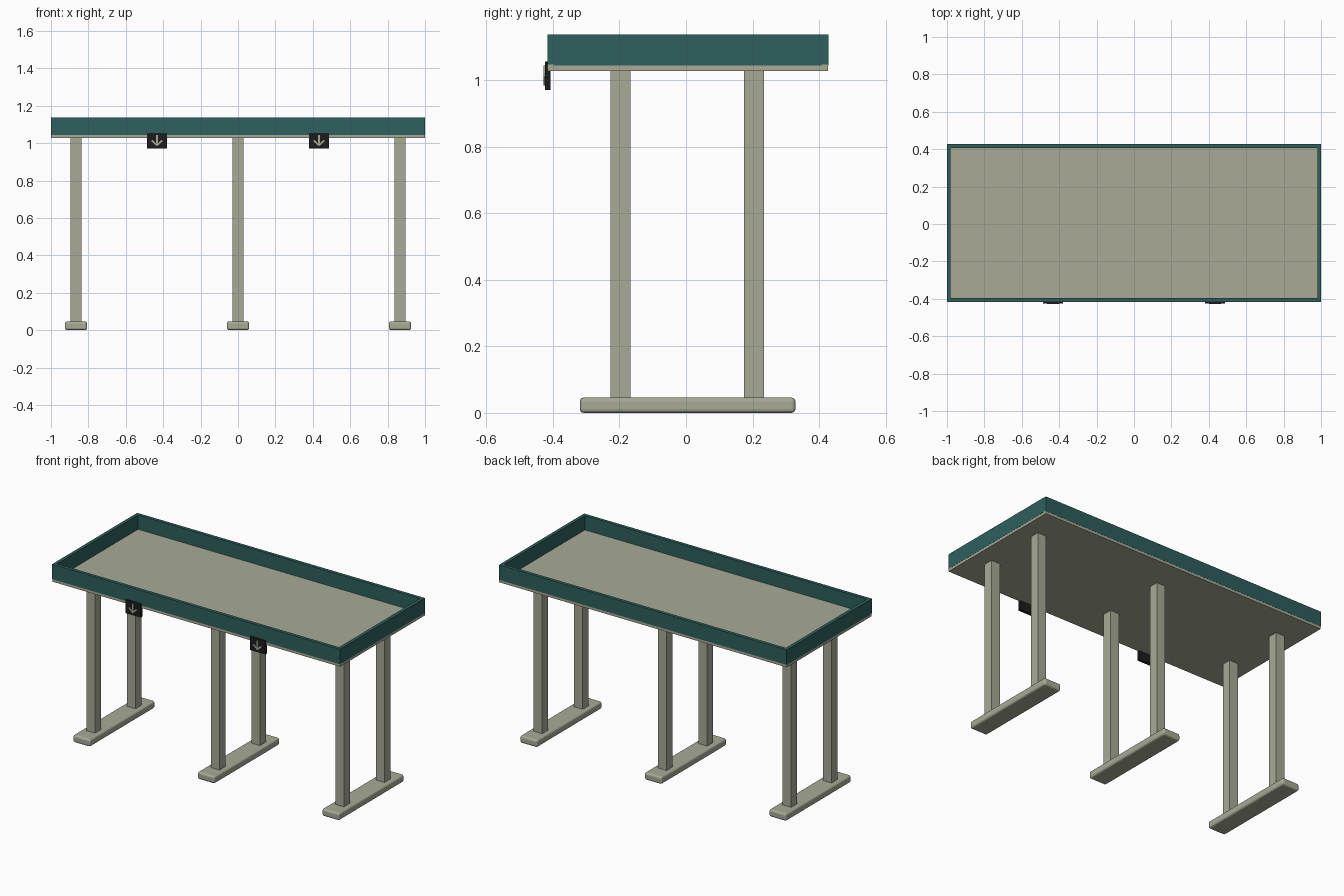
import bpy, bmesh

if "Cube" in bpy.data.objects:
    bpy.data.objects.remove(bpy.data.objects["Cube"])

def material(name, rgb):
    m = bpy.data.materials.new(name)
    m.diffuse_color = (*rgb, 1)
    m.use_nodes = True
    m.node_tree.nodes["Principled BSDF"].inputs["Base Color"].default_value = m.diffuse_color
    return m

BEIGE = material("warm grey beige", (0.392, 0.402, 0.305))
TEAL = material("dark teal", (0.026, 0.117, 0.110))
BLACK = material("near black", (0.012, 0.012, 0.012))

def finish(bm, name, mat):
    bmesh.ops.recalc_face_normals(bm, faces=bm.faces)
    me = bpy.data.meshes.new(name)
    bm.to_mesh(me)
    bm.free()
    me.materials.append(mat)
    ob = bpy.data.objects.new(name, me)
    bpy.context.collection.objects.link(ob)
    return ob

def box(name, x, y, z, mat, bevel=0):
    """Box from (min, max) ranges on each axis, optionally rounded."""
    bm = bmesh.new()
    bmesh.ops.create_cube(bm, size=1)
    for v in bm.verts:
        v.co = [r[0] if c < 0 else r[1] for c, r in zip(v.co, (x, y, z))]
    if bevel:
        bmesh.ops.bevel(bm, geom=bm.edges[:], offset=bevel, segments=3,
                        profile=0.5, affect='EDGES')
    return finish(bm, name, mat)

def plate(name, outline, y0, y1, mat):
    """Front-facing outline (x, z) extruded along y."""
    bm = bmesh.new()
    face = bm.faces.new([bm.verts.new((x, y1, z)) for x, z in outline])
    ext = bmesh.ops.extrude_face_region(bm, geom=[face])
    for v in ext["geom"]:
        if isinstance(v, bmesh.types.BMVert):
            v.co.y = y0
    return finish(bm, name, mat)

F, B, T = -0.416, 0.427, 0.02          # front, back, rim thickness

# table top board
box("table_top", (-1, 1), (F, B), (1.027, 1.047), BEIGE)

# raised rim around the top
RZ = (1.043, 1.137)
E = 0.0008                             # keeps rim faces clear of the board
box("front_rim", (-1, 1), (F - E, F + T), RZ, TEAL)
box("back_rim", (-1, 1), (B - T, B + E), RZ, TEAL)
box("left_rim", (-1 - E, -1 + T), (F + T, B - T), RZ, TEAL)
box("right_rim", (1 - T, 1 + E), (F + T, B - T), RZ, TEAL)

# three pairs of legs, each pair on a rounded foot
for side, x in (("left", -0.866), ("middle", 0), ("right", 0.866)):
    box(f"{side}_foot", (x - 0.06, x + 0.06), (-0.319, 0.329), (0, 0.046), BEIGE, 0.012)
    for end, y in (("front", -0.197), ("back", 0.205)):
        box(f"{side}_{end}_leg", (x - 0.03, x + 0.03), (y - 0.03, y + 0.03),
            (0.04, 1.03), BEIGE)

# two small control plates with a raised down arrow
half = [(0.006, 1.043), (0.006, 1.001), (0.024, 1.017), (0.031, 1.010), (0, 0.983)]
arrow = half + [(-x, z) for x, z in reversed(half[:-1])]
for side, x in (("left", -0.433), ("right", 0.433)):
    box(f"{side}_control_plate", (x - 0.053, x + 0.053), (-0.424, -0.407),
        (0.97, 1.055), BLACK)
    plate(f"{side}_arrow", [(x + px, pz) for px, pz in arrow], -0.428, -0.422, BEIGE)
